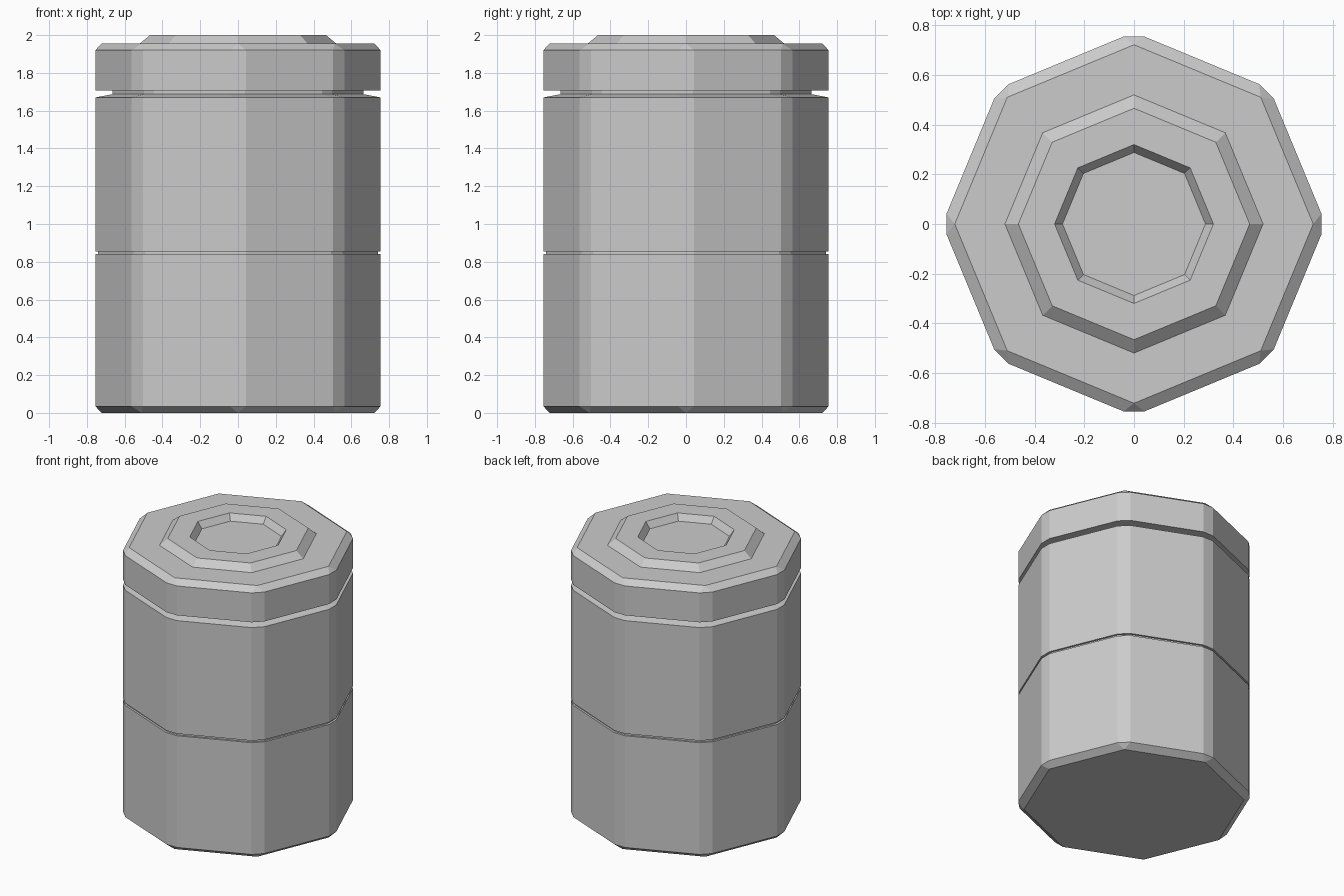
import bpy, bmesh
from math import cos, sin, pi

if "Cube" in bpy.data.objects:
    bpy.data.objects.remove(bpy.data.objects["Cube"])


def ring(bm, r, half, z):
    """Octagon ring with each corner cut to a narrow facet of width 2 * half."""
    verts = []
    for i in range(8):
        a = i * pi / 4
        for h in (-half, half):
            verts.append(bm.verts.new((r * cos(a) - h * sin(a), r * sin(a) + h * cos(a), z)))
    return verts


def stack(name, profile, cap_bottom=False, cap_top=False):
    """Join rings (radius, half facet width, height) into one faceted shell."""
    bm = bmesh.new()
    rings = [ring(bm, *p) for p in profile]
    for lo, hi in zip(rings, rings[1:]):
        for i in range(16):
            j = (i + 1) % 16
            bm.faces.new((lo[i], lo[j], hi[j], hi[i]))
    if cap_bottom:
        bm.faces.new(rings[0][::-1])
    if cap_top:
        bm.faces.new(rings[-1])
    # sharp-cornered rings collapse to eight points
    bmesh.ops.remove_doubles(bm, verts=bm.verts, dist=0.0005)
    me = bpy.data.meshes.new(name)
    bm.to_mesh(me)
    bm.free()
    ob = bpy.data.objects.new(name, me)
    bpy.context.collection.objects.link(ob)
    return ob


R, F = 0.755, 0.042      # outer radius, half width of the corner facets

# canister body with thin seam and recessed neck
stack("canister_body", [
    (0.722, 0, 0), (R, F, 0.035),
    (R, F, 0.84), (0.74, F, 0.84), (0.74, F, 0.855), (R, F, 0.855),
    (R, F, 1.67), (0.665, 0.037, 1.687), (0.665, 0.037, 1.708),
], cap_bottom=True)

# lid with raised ring and sunken centre
stack("canister_lid", [
    (0.665, 0.037, 1.708), (R, F, 1.708), (R, F, 1.92),
    (0.722, 0, 1.955), (0.52, 0, 1.955), (0.466, 0, 2.0),
    (0.32, 0, 2.0), (0.288, 0, 1.955),
], cap_top=True)
